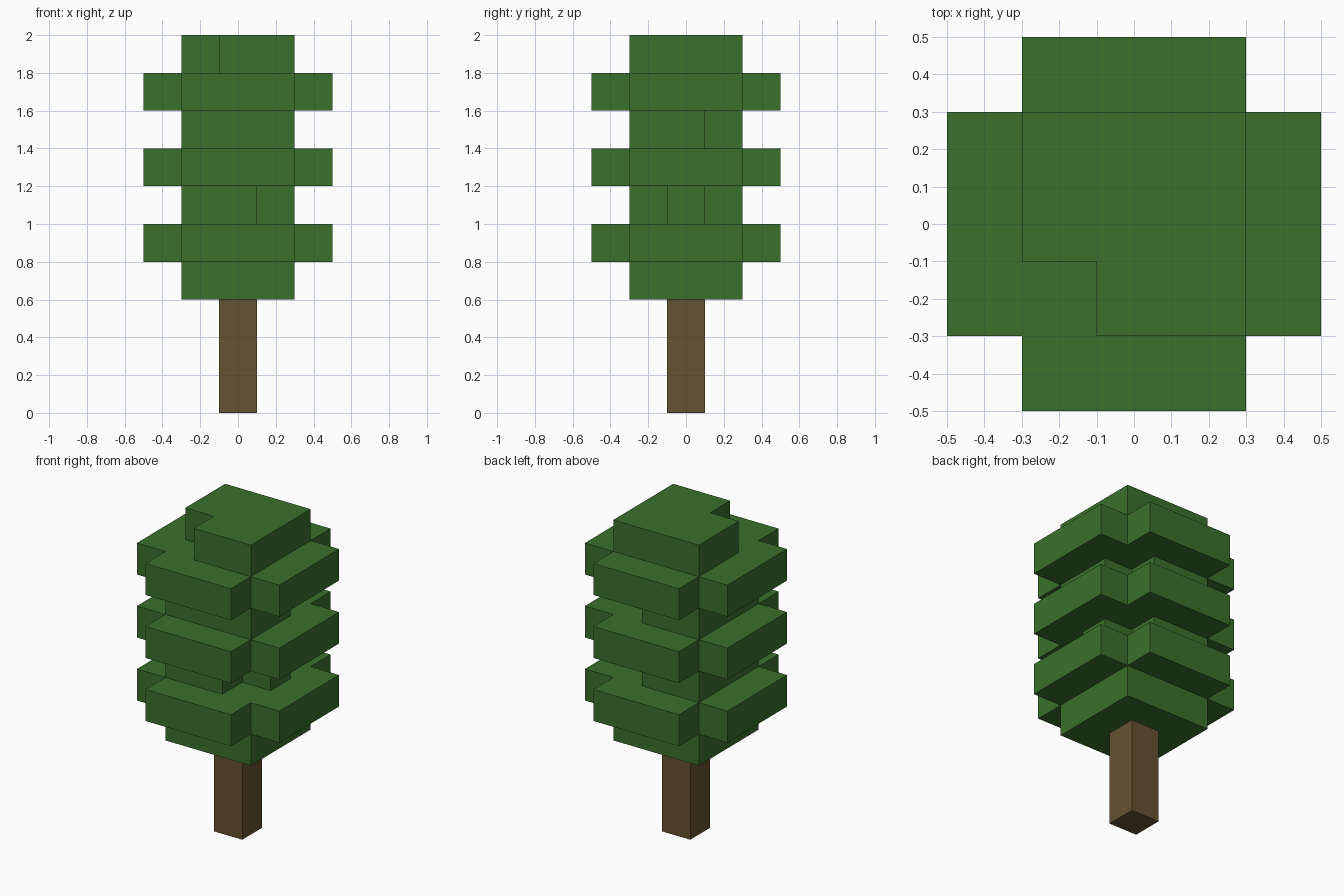
import bpy
import bmesh
from mathutils import Vector

CELL = 0.2

if "Cube" in bpy.data.objects:
    bpy.data.objects.remove(bpy.data.objects["Cube"], do_unlink=True)


def make_material(name, rgb):
    mat = bpy.data.materials.new(name)
    mat.use_nodes = True
    mat.diffuse_color = (*rgb, 1)
    mat.node_tree.nodes["Principled BSDF"].inputs["Base Color"].default_value = (*rgb, 1)
    return mat


def square(reach):
    return {(i, j) for i in range(-reach, reach + 1) for j in range(-reach, reach + 1)}


def corners(reach):
    return {(i, j) for i in (-reach, reach) for j in (-reach, reach)}


def build_blocks(name, cells, solid, mat):
    """Blocky shell: one quad for every cell side that is not covered."""
    bm = bmesh.new()
    for cell in cells:
        for axis in range(3):
            for sign in (-1, 1):
                n = Vector((0, 0, 0))
                n[axis] = sign
                if tuple(int(c + d) for c, d in zip(cell, n)) in solid:
                    continue
                u = Vector((0, 0, 0))
                u[(axis + 1) % 3] = 1
                v = n.cross(u)
                mid = Vector(cell) + Vector((0, 0, 0.5)) + n / 2
                quad = [mid + (a * u + b * v) / 2
                        for a, b in ((-1, -1), (1, -1), (1, 1), (-1, 1))]
                bm.faces.new([bm.verts.new(p * CELL) for p in quad])
    bmesh.ops.remove_doubles(bm, verts=bm.verts, dist=0.001)
    mesh = bpy.data.meshes.new(name)
    bm.to_mesh(mesh)
    bm.free()
    mesh.materials.append(mat)
    obj = bpy.data.objects.new(name, mesh)
    bpy.context.collection.objects.link(obj)
    return obj


# Foliage tiers, bottom to top: narrow blocks alternate with wide crosses,
# and some narrow blocks miss a corner
narrow = square(1)
wide = square(2) - corners(2)
tiers = [
    narrow,
    wide,
    narrow - {(1, -1), (1, 1)},
    wide,
    narrow - {(1, 1)},
    wide,
    narrow - {(-1, -1)},
]
TRUNK_HEIGHT = 3
trunk = {(0, 0, k) for k in range(TRUNK_HEIGHT)}
leaves = {(i, j, k + TRUNK_HEIGHT) for k, tier in enumerate(tiers) for i, j in tier}
solid = trunk | leaves

build_blocks("trunk", trunk, solid, make_material("bark brown", (0.130, 0.084, 0.034)))
build_blocks("foliage", leaves, solid, make_material("leaf green", (0.044, 0.162, 0.026)))
